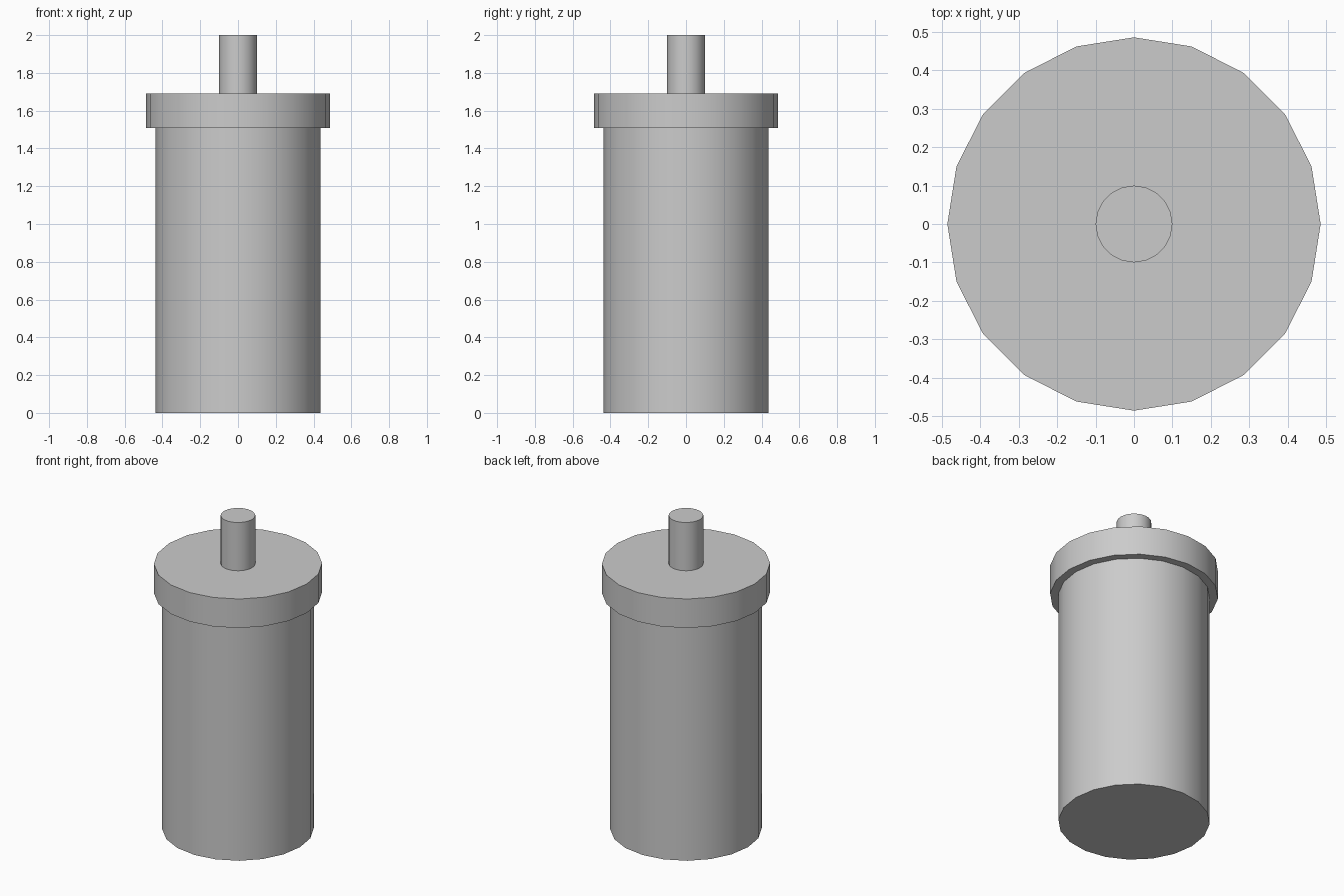
import bpy
import math

if "Cube" in bpy.data.objects:
    bpy.data.objects.remove(bpy.data.objects["Cube"])

SIDES = 20


def cylinder(name, radius, z0, z1):
    """Upright capped cylinder with smooth sides and sharp rims."""
    bpy.ops.mesh.primitive_cylinder_add(
        vertices=SIDES, radius=radius, depth=z1 - z0,
        location=(0, 0, (z0 + z1) / 2))
    obj = bpy.context.object
    obj.name = name
    bpy.ops.object.shade_smooth_by_angle(angle=math.radians(30))
    return obj


EMBED = 0.02  # small overlap so the parts join without coincident caps

# Main can
cylinder("body", 0.438, 0.0, 1.507 + EMBED)
# Wider collar on top of the can
cylinder("collar", 0.486, 1.507, 1.692)
# Thin post rising from the collar
cylinder("post", 0.1, 1.692 - EMBED, 2.0)
